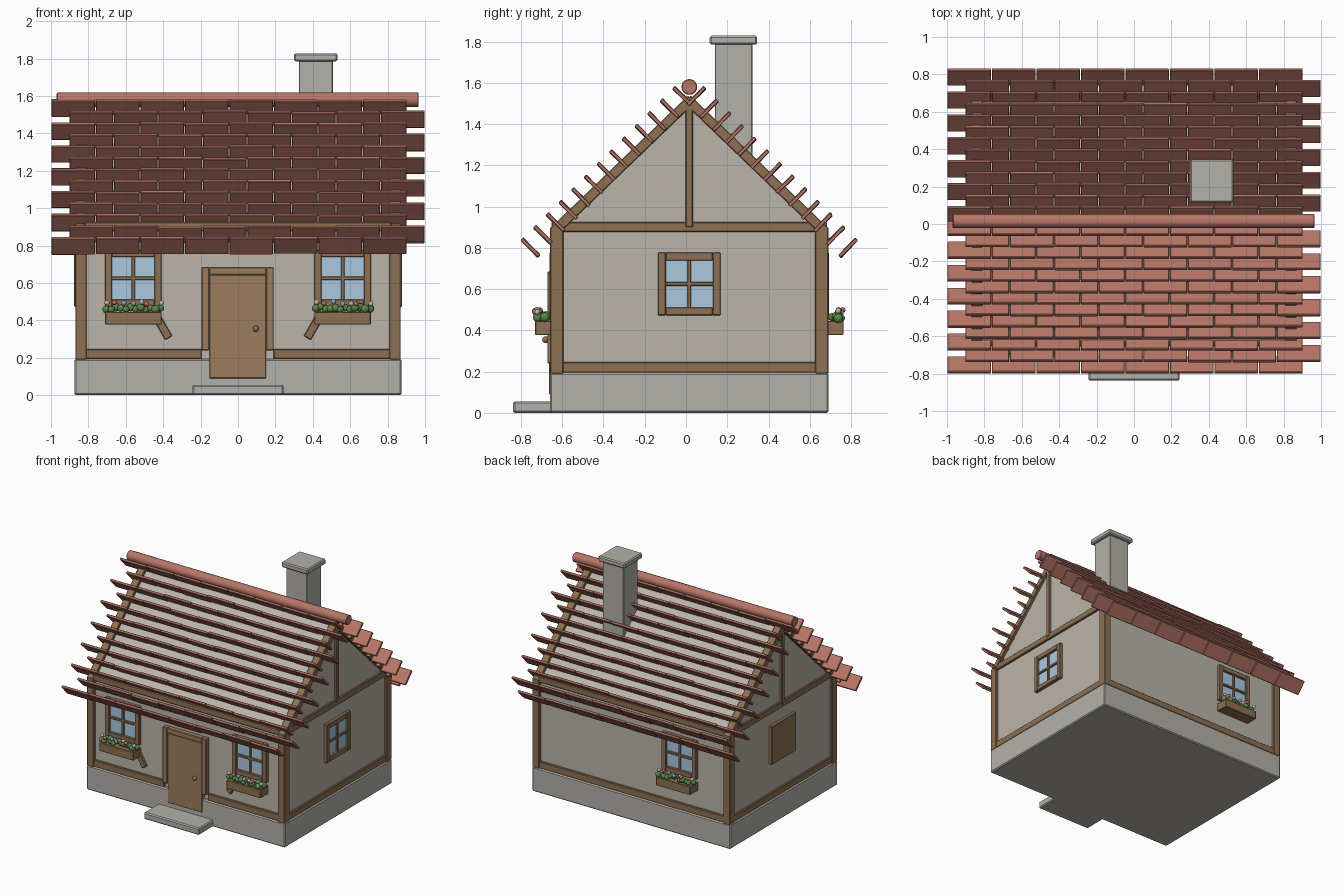
import bpy, bmesh, math, random
from mathutils import Matrix, Vector

old = bpy.data.objects.get("Cube")
if old:
    bpy.data.objects.remove(old, do_unlink=True)
rng = random.Random(4)
CY = 0.016            # house centre line in y
HX, HY = 0.85, 0.65   # wall half sizes


def material(name, r, g, b):
    m = bpy.data.materials.new(name)
    m.use_nodes = True
    m.diffuse_color = (r, g, b, 1)
    m.node_tree.nodes["Principled BSDF"].inputs["Base Color"].default_value = (r, g, b, 1)
    return m


PLASTER = material("plaster", .49, .46, .41)
STONE = material("stone", .45, .44, .40)
TIMBER = material("timber", .27, .165, .085)
DOOR = material("door wood", .33, .20, .11)
TILE = material("clay tile", .47, .18, .135)
GLASS = material("window glass", .40, .58, .74)
LEAF = material("leaf green", .10, .24, .07)
RED = material("red petals", .55, .14, .08)
BLUE = material("blue petals", .25, .34, .55)
PALE = material("pale petals", .56, .48, .45)


class Part:
    """Collects simple solids into one named object."""

    def __init__(self, name, mat, bevel=0.004, frame=None):
        self.name, self.mat, self.bevel = name, mat, bevel
        self.frame = frame or Matrix()
        self.bm = bmesh.new()

    def box(self, x, y, z, turn=None):
        """Box from (low, high) ranges, turned about its own centre."""
        mid = Vector([(a + b) / 2 for a, b in (x, y, z)])
        size = [b - a for a, b in (x, y, z)]
        m = Matrix.Translation(mid) @ (turn or Matrix()) @ Matrix.Diagonal((*size, 1))
        bmesh.ops.create_cube(self.bm, size=1, matrix=self.frame @ m)
        return self

    def ball(self, pos, r):
        bmesh.ops.create_icosphere(self.bm, subdivisions=2, radius=r,
                                   matrix=self.frame @ Matrix.Translation(pos))
        return self

    def done(self, smooth=False):
        me = bpy.data.meshes.new(self.name)
        self.bm.to_mesh(me)
        self.bm.free()
        me.materials.append(self.mat)
        ob = bpy.data.objects.new(self.name, me)
        bpy.context.collection.objects.link(ob)
        if smooth:
            me.shade_smooth()
        if self.bevel:
            mod = ob.modifiers.new("soft edges", "BEVEL")
            mod.width, mod.segments = self.bevel, 1
        return ob


def around(c, half):
    return (c - half, c + half)


# Foundation, doorstep and chimney
Part("foundation", STONE, .008).box(around(0, .873), around(CY, .675), (0, .195)).done()
Part("doorstep", STONE, .008).box(around(0, .243), (-.838, -.64), (0, .055)).done()
Part("chimney", STONE).box((.325, .507), (.14, .322), (1.15, 1.79)).done()
Part("chimney_cap", STONE, .008).box((.30, .532), (.115, .345), (1.785, 1.828)).done()

# Walls and gables as one extruded profile
walls = Part("walls", PLASTER, 0)
profile = [(-HY, .19), (HY, .19), (HY, .89), (0, 1.515), (-HY, .89)]
face = walls.bm.faces.new([walls.bm.verts.new((-HX, CY + y, z)) for y, z in profile])
ext = bmesh.ops.extrude_face_region(walls.bm, geom=[face])
bmesh.ops.translate(walls.bm, vec=(2 * HX, 0, 0),
                    verts=[v for v in ext["geom"] if isinstance(v, bmesh.types.BMVert)])
bmesh.ops.recalc_face_normals(walls.bm, faces=walls.bm.faces)
walls.done()

# Timber frame
posts, beams, rafters = (Part(n, TIMBER) for n in ("corner_posts", "wall_beams", "gable_rafters"))
slope = math.atan2(.625, HY)
for sx in (-1, 1):
    ex = around(sx * .84, .03)
    for sy in (-1, 1):
        posts.box(ex, around(CY + sy * .642, .032), (.19, .9))
        # Rafter along the gable edge
        rafters.box(ex, around(CY + sy * .325, .465), around(1.198, .024),
                    Matrix.Rotation(-sy * slope, 4, "X"))
    posts.box(ex, around(CY, .018), (.9, 1.5))
    for z in ((.194, .247), (.877, .925)):
        beams.box(around(sx * .84, .026), around(CY, .63), z)
    # Front sill beam stops at the door
    beams.box((-.82, -.195) if sx < 0 else (.19, .82), around(CY - .642, .026), (.194, .247))
    beams.box(around(0, .82), around(CY + sx * .642, .026), (.877, .925))
beams.box(around(0, .82), around(CY + .642, .026), (.194, .247))
for p in (posts, beams, rafters):
    p.done()

# Diagonal braces beside the front windows
braces = Part("wall_braces", TIMBER)
for s in (-1, 1):
    braces.box(around(s * .41, .022), (-.655, -.62), around(.375, .08),
               Matrix.Rotation(s * math.radians(30), 4, "Y"))
braces.done()

# Door with frame and knob
fr = Part("door_frame", DOOR)
fr.box((-.195, -.153), (-.672, -.62), (.24, .685)).box((.15, .19), (-.672, -.62), (.24, .685))
fr.box((-.153, .15), (-.672, -.62), (.645, .685)).done()
Part("door", DOOR).box((-.153, .15), (-.665, -.62), (.09, .645)).done()
Part("door_knob", TIMBER, 0).ball((.095, -.68, .355), .017).done(True)


def window(name, x, y, angle, planter=True):
    """Window facing local -y, with an optional planter below it."""
    f = Matrix.Translation((x, y, .625)) @ Matrix.Rotation(math.radians(angle), 4, "Z")
    frame = Part(name + "_frame", TIMBER, .003, f)
    for s in (-1, 1):
        frame.box(around(s * .133, .019), (-.027, .02), around(0, .152))
        frame.box(around(0, .114), (-.027, .02), around(s * .133, .019))
    frame.box(around(0, .009), (-.02, .01), around(0, .12))
    frame.box(around(0, .12), (-.02, .01), around(0, .009)).done()
    Part(name + "_glass", GLASS, 0, f).box(around(0, .12), (-.008, 0), around(0, .12)).done()
    if not planter:
        return
    Part(name + "_planter", TIMBER, .003, f).box(around(0, .15), (-.097, .01), (-.247, -.18)).done()
    leaves = Part(name + "_leaves", LEAF, 0, f)
    for i in range(12):
        leaves.ball((-.145 + i * .0264, rng.uniform(-.085, -.04), rng.uniform(-.168, -.152)),
                    rng.uniform(.018, .024))
    leaves.done(True)
    for n, (mat, spots) in enumerate(((PALE, (-.14, .045, .15)), (BLUE, (-.05, .0)), (RED, (.07, -.1)))):
        petals = Part(f"{name}_flowers_{n + 1}", mat, 0, f)
        for px in spots:
            petals.ball((px, rng.uniform(-.1, -.07), rng.uniform(-.138, -.125)), .014)
        petals.done(True)


window("front_right_window", -.56, CY - HY, 0)
window("front_left_window", .56, CY - HY, 0)
window("back_window", -.42, CY + HY, 180)
window("left_side_window", HX, CY, 90, False)
Part("right_side_shutter", TIMBER).box((-.876, -.83), around(CY, .152), (.473, .777)).done()

# Tile rows standing across the roof slope, alternate rows shifted sideways
ROWS, COLS, PITCH = 13, 8, .2378
for s, name in ((-1, "front_roof_tiles"), (1, "back_roof_tiles")):
    tiles = Part(name, TILE, .003)
    for r in range(ROWS):
        t = r / (ROWS - 1)
        d, z = .77 - .736 * t, .80 + .736 * t
        start = -1 if r % 2 == 0 else 1 - COLS * PITCH
        for c in range(COLS):
            tiles.box(around(start + (c + .5) * PITCH, .1165),
                      around(CY + s * d, .0585),
                      around(z + rng.uniform(-.003, .003), .009),
                      Matrix.Rotation(s * math.radians(45 + rng.uniform(-1.5, 1.5)), 4, "X"))
    tiles.done()

# Round ridge cap
ridge = Part("ridge_cap", TILE, .004)
bmesh.ops.create_cone(ridge.bm, cap_ends=True, segments=20, radius1=.038, radius2=.038, depth=1.935,
                      matrix=Matrix.Translation((-.002, CY, 1.58)) @ Matrix.Rotation(math.pi / 2, 4, "Y"))
ob = ridge.done()
bpy.context.view_layer.objects.active = ob
ob.select_set(True)
bpy.ops.object.shade_smooth_by_angle()
